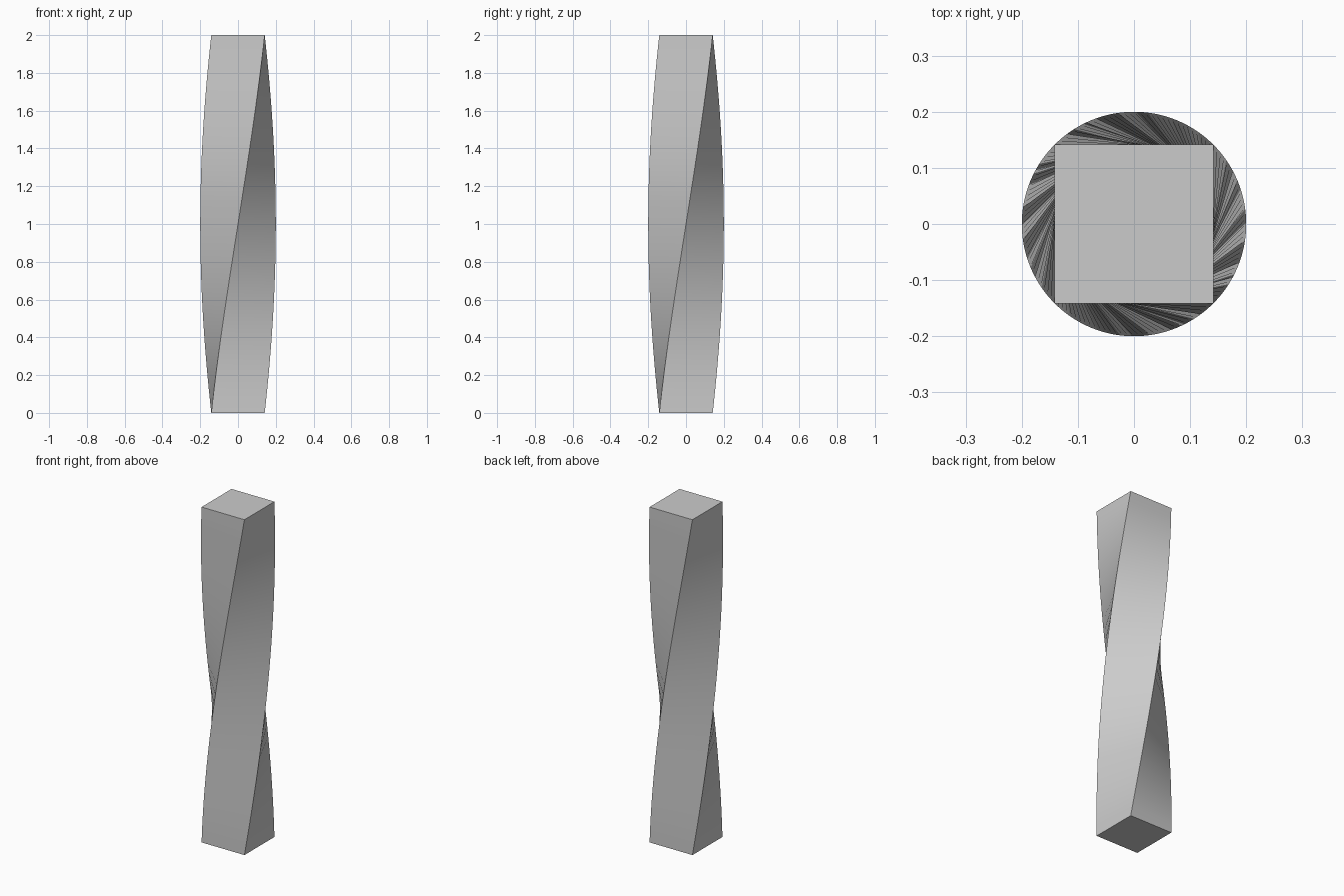
import bpy, bmesh, math

if "Cube" in bpy.data.objects:
    bpy.data.objects.remove(bpy.data.objects["Cube"])

RADIUS, HEIGHT, STEPS, TWIST = 0.2, 2.0, 32, math.pi / 2

# Square section swept upward with a quarter turn
bm = bmesh.new()
rings = []
for i in range(STEPS + 1):
    t = i / STEPS
    angles = [math.pi / 4 + k * math.pi / 2 + TWIST * t for k in range(4)]
    rings.append([bm.verts.new((RADIUS * math.cos(a), RADIUS * math.sin(a), HEIGHT * t))
                  for a in angles])
for low, high in zip(rings, rings[1:]):
    for k in range(4):
        n = (k + 1) % 4
        bm.faces.new((low[k], low[n], high[n], high[k]))

# End caps
bm.faces.new(rings[0][::-1])
bm.faces.new(rings[-1])

mesh = bpy.data.meshes.new("twisted_bar")
bm.to_mesh(mesh)
bm.free()
bar = bpy.data.objects.new("twisted_bar", mesh)
bpy.context.collection.objects.link(bar)

# Smooth twisting sides, crisp corners
bpy.context.view_layer.objects.active = bar
bar.select_set(True)
bpy.ops.object.shade_smooth_by_angle(angle=math.radians(30))
